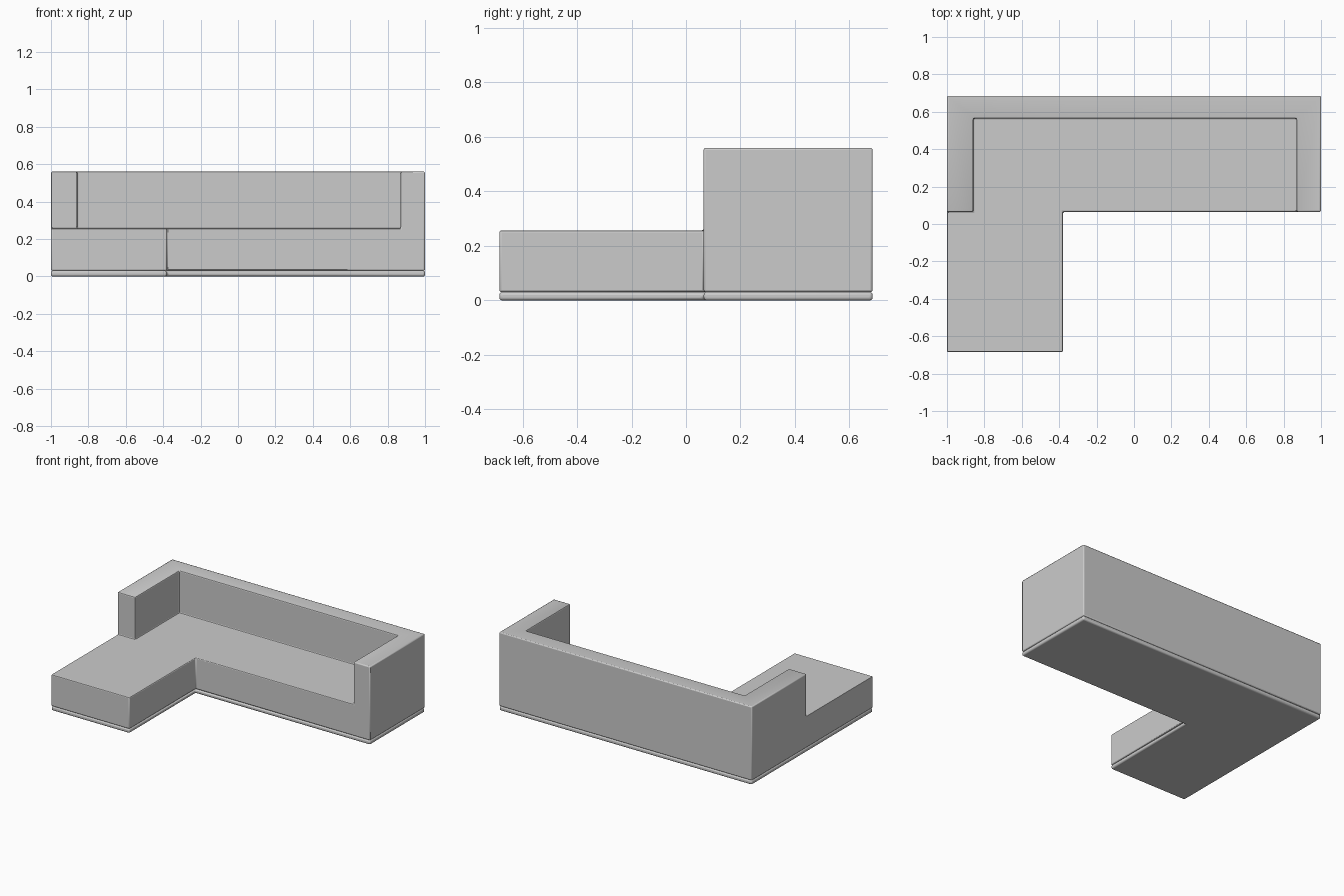
import bpy, bmesh

if "Cube" in bpy.data.objects:
    bpy.data.objects.remove(bpy.data.objects["Cube"])


def prism(name, outline, z0, z1):
    """Extrude a counter-clockwise plan outline from z0 to z1."""
    bm = bmesh.new()
    face = bm.faces.new([bm.verts.new((x, y, z0)) for x, y in outline])
    ext = bmesh.ops.extrude_face_region(bm, geom=[face])
    top = [v for v in ext["geom"] if isinstance(v, bmesh.types.BMVert)]
    bmesh.ops.translate(bm, verts=top, vec=(0, 0, z1 - z0))
    bmesh.ops.recalc_face_normals(bm, faces=bm.faces)
    mesh = bpy.data.meshes.new(name)
    bm.to_mesh(mesh)
    bm.free()
    obj = bpy.data.objects.new(name, mesh)
    bpy.context.collection.objects.link(obj)
    return obj


def soften(obj, width, segments):
    bevel = obj.modifiers.new("soft_edges", "BEVEL")
    bevel.width = width
    bevel.segments = segments
    bevel.limit_method = "ANGLE"
    bpy.ops.object.select_all(action="DESELECT")
    obj.select_set(True)
    bpy.context.view_layer.objects.active = obj
    bpy.ops.object.shade_smooth_by_angle()


BACK, FRONT, SEAT_FRONT, CHAISE_X = 0.685, -0.685, 0.065, -0.38
SEAT_Z, TOP_Z, BASE_Z = 0.257, 0.56, 0.031

# L-shaped sofa plan: main seat plus chaise on the left
plan = [(-1, FRONT), (CHAISE_X, FRONT), (CHAISE_X, SEAT_FRONT),
        (1, SEAT_FRONT), (1, BACK), (-1, BACK)]

# Rounded plinth under the whole sofa
plinth = prism("plinth", plan, 0, BASE_Z)
soften(plinth, 0.011, 3)

# Upholstered body, full height before the seat is carved out
body = prism("sofa_body", plan, BASE_Z, TOP_Z)

# Cutter leaves the back rest and both arms standing above the seat
cutter = prism("seat_cutter", [(-1.1, -0.8), (0.87, -0.8), (0.87, 0.565),
                               (-0.86, 0.565), (-0.86, SEAT_FRONT),
                               (-1.1, SEAT_FRONT)], SEAT_Z, 0.7)
cutter.hide_render = True
cutter.hide_set(True)

cut = body.modifiers.new("seat_cut", "BOOLEAN")
cut.operation = "DIFFERENCE"
cut.solver = "EXACT"
cut.object = cutter
soften(body, 0.007, 2)
